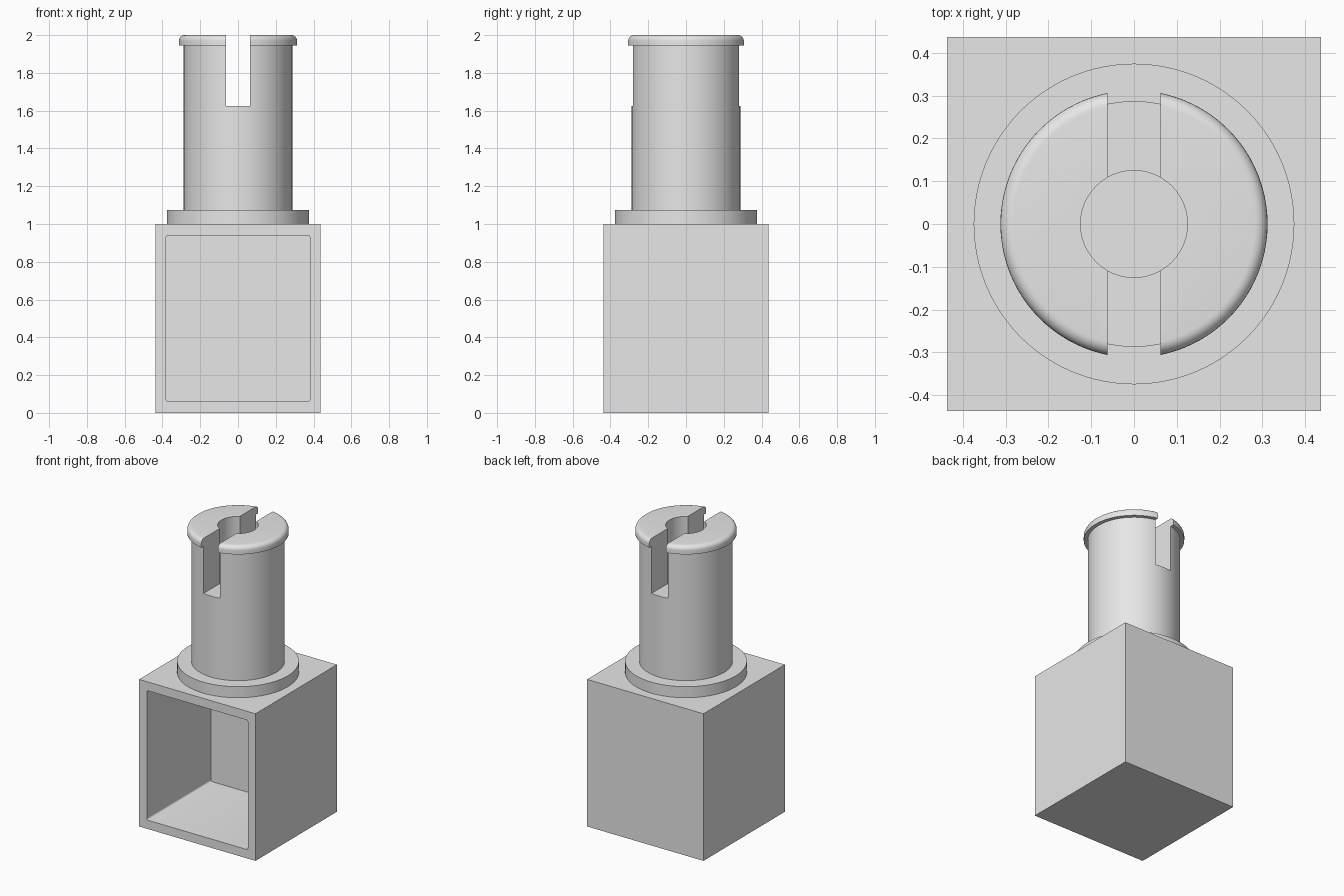
import bpy, bmesh, math
from mathutils import Vector, Matrix

default = bpy.data.objects.get("Cube")
if default:
    bpy.data.objects.remove(default)

grey = bpy.data.materials.new("plain grey")
colour = (0.8, 0.8, 0.8, 1)
grey.diffuse_color = colour
grey.use_nodes = True
grey.node_tree.nodes["Principled BSDF"].inputs["Base Color"].default_value = colour


def make_object(name, bm):
    bmesh.ops.recalc_face_normals(bm, faces=bm.faces)
    mesh = bpy.data.meshes.new(name)
    bm.to_mesh(mesh)
    bm.free()
    obj = bpy.data.objects.new(name, mesh)
    bpy.context.collection.objects.link(obj)
    mesh.materials.append(grey)
    return obj


def block(name, low, high, round_y=0):
    """Box between two corners, optionally rounding the edges along y."""
    low, high = Vector(low), Vector(high)
    bm = bmesh.new()
    bmesh.ops.create_cube(bm, size=1, matrix=Matrix.Translation((low + high) / 2)
                          @ Matrix.Diagonal((*(high - low), 1)))
    if round_y:
        edges = [e for e in bm.edges
                 if abs(e.verts[0].co.y - e.verts[1].co.y) > 0.1]
        bmesh.ops.bevel(bm, geom=edges, offset=round_y, segments=3,
                        profile=0.5, affect='EDGES')
    return make_object(name, bm)


def lathe(name, profile, steps=96):
    """Solid of revolution about z from (radius, height) points."""
    bm = bmesh.new()
    verts = [bm.verts.new((r, 0, z)) for r, z in profile]
    edges = [bm.edges.new(pair) for pair in zip(verts, verts[1:])]
    bmesh.ops.spin(bm, geom=verts + edges, cent=(0, 0, 0), axis=(0, 0, 1),
                   angle=math.tau, steps=steps, use_duplicate=False)
    bmesh.ops.remove_doubles(bm, verts=bm.verts, dist=1e-5)
    return make_object(name, bm)


def cut(target, cutter):
    cutter.hide_render = True
    mod = target.modifiers.new("cut", 'BOOLEAN')
    mod.operation = 'DIFFERENCE'
    mod.solver = 'EXACT'
    mod.object = cutter
    bpy.ops.object.select_all(action='DESELECT')
    target.select_set(True)
    bpy.context.view_layer.objects.active = target
    bpy.ops.object.modifier_apply(modifier=mod.name)
    bpy.data.objects.remove(cutter)
    bpy.ops.object.shade_smooth_by_angle(angle=math.radians(35))


# Square housing, open at the front
half = 0.4375
housing = block("housing", (-half, -half, 0), (half, half, 1))
cavity = block("cavity_cutter", (-0.38, -0.6, 0.06), (0.38, 0.25, 0.94), 0.01)
cut(housing, cavity)

# Hollow post with base flange and rounded top lip
lip, fillet = 0.3125, 0.03
rounding = [(lip - fillet + fillet * math.cos(a), 2 - fillet + fillet * math.sin(a))
            for a in (math.pi / 2 * i / 6 for i in range(7))]
post = lathe("post", [(0, 0.97), (0.375, 0.97), (0.375, 1.075), (0.2875, 1.075),
                      (0.2875, 1.945), (lip, 1.945), *rounding,
                      (0.125, 2), (0.125, 1.01), (0, 1.01)])

# Slot across the top of the post
slot = block("slot_cutter", (-0.0625, -0.5, 1.625), (0.0625, 0.5, 2.2))
cut(post, slot)
